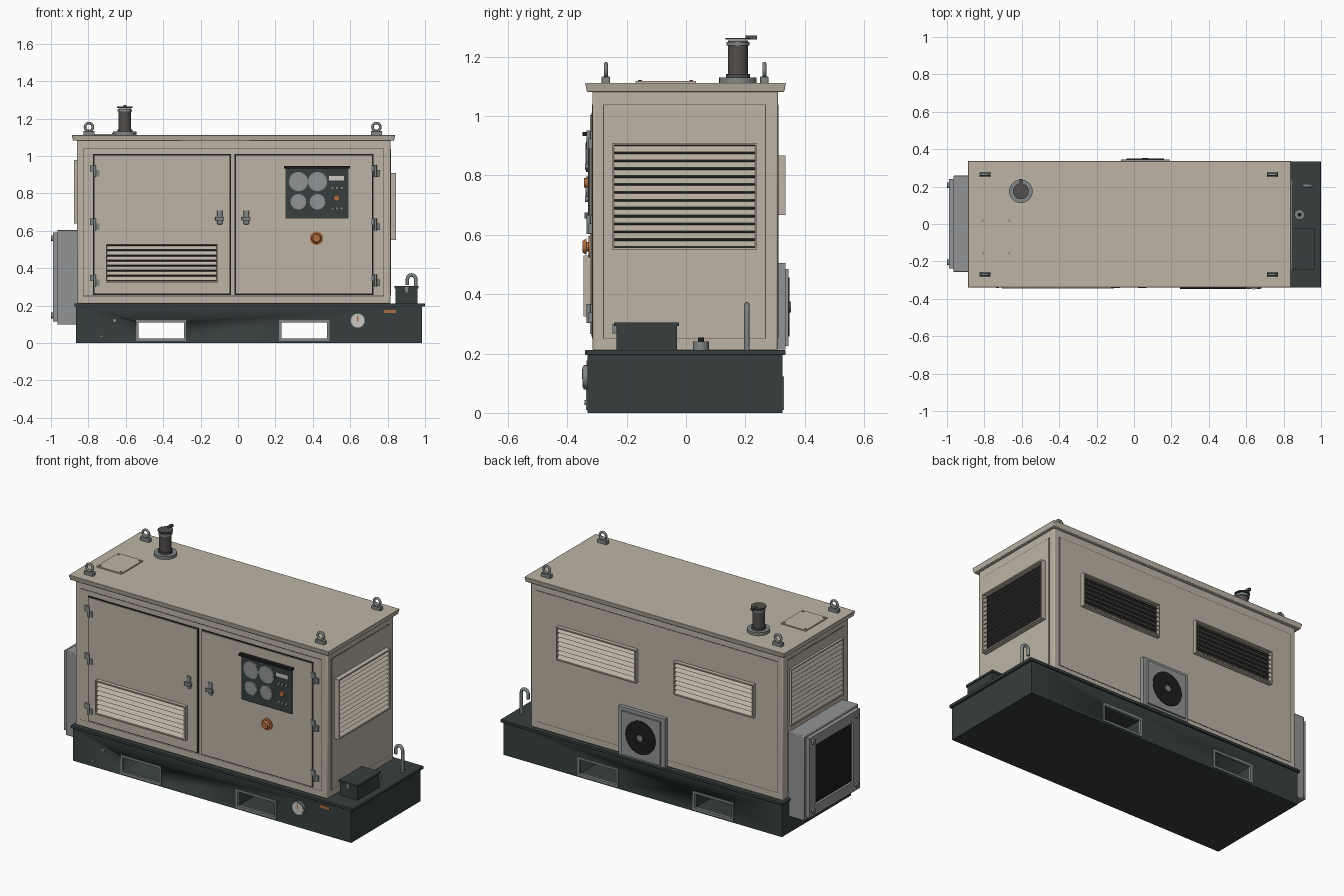
import bpy, bmesh, math
from mathutils import Matrix, Vector

cube = bpy.data.objects.get("Cube")
if cube:
    bpy.data.objects.remove(cube, do_unlink=True)


def material(name, rgb, rough=0.6):
    m = bpy.data.materials.new(name)
    m.use_nodes = True
    m.diffuse_color = (*rgb, 1)
    bsdf = m.node_tree.nodes["Principled BSDF"]
    bsdf.inputs["Base Color"].default_value = (*rgb, 1)
    bsdf.inputs["Roughness"].default_value = rough
    return m


TAN = material("warm_beige", (0.51, 0.455, 0.375))
DARK = material("dark_slate", (0.038, 0.049, 0.049))
GREY = material("sheet_grey", (0.29, 0.295, 0.305))
STEEL = material("steel_grey", (0.22, 0.24, 0.24))
SOOT = material("sooty_pipe", (0.085, 0.078, 0.072))
BLACK = material("near_black", (0.012, 0.012, 0.013))
ORANGE = material("burnt_orange", (0.42, 0.15, 0.05))
WHITE = material("off_white", (0.6, 0.59, 0.55))

# Sides are modelled as if on the front, then turned about z
TURN = {"front": 0, "right": 90, "back": 180, "left": -90}


def box(bm, x0, x1, y0, y1, z0, z1, mat=0):
    mtx = Matrix.Translation(((x0 + x1) / 2, (y0 + y1) / 2, (z0 + z1) / 2)) @ \
        Matrix.Diagonal((x1 - x0, y1 - y0, z1 - z0, 1))
    verts = bmesh.ops.create_cube(bm, size=1, matrix=mtx)["verts"]
    for f in {f for v in verts for f in v.link_faces}:
        f.material_index = mat
    return verts


def cyl(bm, start, r, h, axis="z", mat=0, seg=28, r2=None):
    """Cylinder from start, growing along z or out of the front (-y)."""
    rot = Matrix.Rotation(math.pi / 2, 4, "X") if axis == "-y" else Matrix()
    mtx = Matrix.Translation(start) @ rot @ Matrix.Translation((0, 0, h / 2))
    verts = bmesh.ops.create_cone(bm, cap_ends=True, segments=seg, radius1=r,
                                  radius2=r if r2 is None else r2, depth=h, matrix=mtx)["verts"]
    for f in {f for v in verts for f in v.link_faces}:
        f.material_index = mat


def finish(bm, name, mats, side="front", bevel=0):
    bm.transform(Matrix.Rotation(math.radians(TURN[side]), 4, "Z"))
    me = bpy.data.meshes.new(name)
    bm.to_mesh(me)
    bm.free()
    ob = bpy.data.objects.new(name, me)
    bpy.context.collection.objects.link(ob)
    for m in mats:
        me.materials.append(m)
    if bevel:
        mod = ob.modifiers.new("bevel", "BEVEL")
        mod.width, mod.segments = bevel, 2
    bpy.ops.object.select_all(action="DESELECT")
    bpy.context.view_layer.objects.active = ob
    ob.select_set(True)
    bpy.ops.object.shade_smooth_by_angle(angle=math.radians(35))
    return ob


def plate(name, mat, x0, x1, y0, y1, z0, z1, side="front", bevel=0):
    bm = bmesh.new()
    box(bm, x0, x1, y0, y1, z0, z1)
    return finish(bm, name, [mat], side, bevel)


def frame(bm, x0, x1, y0, y1, z0, z1, w, mat=0):
    box(bm, x0, x0 + w, y0, y1, z0, z1, mat)
    box(bm, x1 - w, x1, y0, y1, z0, z1, mat)
    box(bm, x0 + w, x1 - w, y0, y1, z0, z0 + w, mat)
    box(bm, x0 + w, x1 - w, y0, y1, z1 - w, z1, mat)


def louver(name, side, u0, u1, z0, z1, wall, depth, count):
    """Framed vent with a dark back and slats sloping down and outward."""
    bm = bmesh.new()
    frame(bm, u0, u1, -wall - depth, -wall, z0, z1, 0.007)
    box(bm, u0 + .004, u1 - .004, -wall - .003, -wall, z0 + .004, z1 - .004, 1)
    pitch = (z1 - z0 - 0.014) / count
    for i in range(count):
        zb = z0 + 0.007 + i * pitch + pitch * 0.12
        for v in box(bm, u0 + .007, u1 - .007, -wall - .006, -wall - .003, zb, zb + pitch * .72):
            if v.co.z < zb + pitch * .3:
                v.co.y -= depth - .007
    finish(bm, name, [TAN, BLACK], side)


# Base tank with two fork pockets cut right through
base = plate("base_tank", DARK, -.865, .985, -.332, .325, 0, .197)
for px in (-.41, .355):
    cutter = plate("pocket_cutter", DARK, px - .125, px + .125, -.6, .6, .02, .112)
    cutter.hide_render = True
    mod = base.modifiers.new("pocket", "BOOLEAN")
    mod.operation, mod.solver, mod.object = "DIFFERENCE", "EXACT", cutter
    bpy.ops.object.select_all(action="DESELECT")
    bpy.context.view_layer.objects.active = base
    base.select_set(True)
    bpy.ops.object.modifier_apply(modifier="pocket")
    bpy.data.objects.remove(cutter, do_unlink=True)
    bm = bmesh.new()
    for y0, y1 in ((-.337, -.325), (.318, .33)):
        frame(bm, px - .135, px + .135, y0, y1, .01, .122, .013)
    finish(bm, "fork_pocket_frame", [STEEL])
plate("base_deck", DARK, -.875, 1, -.34, .335, .195, .212, bevel=.003)

# Base fittings on the front
bm = bmesh.new()
cyl(bm, (.64, -.33, .12), .042, .016, "-y", 0)
cyl(bm, (.64, -.346, .12), .035, .002, "-y", 1)
box(bm, .637, .643, -.35, -.348, .115, .148, 2)
finish(bm, "fuel_gauge", [STEEL, WHITE, ORANGE])
plate("base_label", ORANGE, .78, .845, -.336, -.33, .16, .177)
bm = bmesh.new()
cyl(bm, (-.66, -.33, .12), .011, .012, "-y")
cyl(bm, (-.73, -.33, .035), .009, .012, "-y")
finish(bm, "drain_plugs", [STEEL])

# Battery box, filler cap and vent pipe on the deck
bm = bmesh.new()
box(bm, .842, .96, -.235, -.03, .212, .295)
box(bm, .838, .965, -.242, -.024, .292, .305)
box(bm, .89, .912, -.247, -.235, .268, .3, 1)
finish(bm, "battery_box", [DARK, STEEL])
bm = bmesh.new()
cyl(bm, (.885, .05, .21), .027, .03)
cyl(bm, (.885, .05, .24), .01, .014, mat=1)
finish(bm, "filler_cap", [STEEL, BLACK])
cu = bpy.data.curves.new("vent_pipe", "CURVE")
cu.dimensions, cu.bevel_depth, cu.bevel_resolution, cu.use_fill_caps = "3D", .0095, 3, True
arc = [(.928 + .022 * math.cos(a * math.pi / 10), .205, .342 + .022 * math.sin(a * math.pi / 10)) for a in range(11)]
path = [(.95, .205, .205)] + arc + [(.906, .205, .31)]
sp = cu.splines.new("POLY")
sp.points.add(len(path) - 1)
for p, co in zip(sp.points, path):
    p.co = (*co, 1)
pipe = bpy.data.objects.new("vent_pipe", cu)
bpy.context.collection.objects.link(pipe)
cu.materials.append(STEEL)
bpy.ops.object.select_all(action="DESELECT")
bpy.context.view_layer.objects.active = pipe
pipe.select_set(True)
bpy.ops.object.convert(target="MESH")

# Enclosure and its roof, which narrows slightly underneath
plate("enclosure", TAN, -.86, .815, -.315, .31, .21, 1.09, bevel=.006)
bm = bmesh.new()
for v in box(bm, -.888, .84, -.34, .337, 1.082, 1.112):
    if v.co.z < 1.1:
        v.co.x += -.006 if v.co.x > 0 else .006
        v.co.y += -.006 if v.co.y > 0 else .006
finish(bm, "roof", [TAN], bevel=.003)

# Thin pressed panels on each side, each with a narrow shadow gap
for side, u0, u1, wall in (("front", -.83, .78, .315), ("back", -.78, .83, .31),
                           ("right", -.28, .27, .815), ("left", -.27, .28, .86)):
    bm = bmesh.new()
    frame(bm, u0, u1, -wall - .001, -wall + .001, .25, 1.04, .003, 1)
    box(bm, u0 + .003, u1 - .003, -wall - .002, -wall + .001, .253, 1.037)
    finish(bm, side + "_panel", [TAN, SOOT], side)

# Front doors with gaps, hinges and handles
for name, x0, x1, hinge, grip in (("left_door", -.768, -.045, -.765, -.098),
                                  ("right_door", -.012, .717, .735, .044)):
    bm = bmesh.new()
    box(bm, x0 - .007, x1 + .007, -.319, -.314, .258, 1.01, 1)
    box(bm, x0, x1, -.324, -.314, .265, 1.003)
    finish(bm, name, [TAN, BLACK])
    bm = bmesh.new()
    for z in (.92, .635, .335):
        box(bm, hinge - .025, hinge, -.328, -.316, z - .004, z + .03)
        box(bm, hinge, hinge + .025, -.328, -.316, z - .03, z + .004)
        cyl(bm, (hinge, -.328, z - .032), .007, .064, seg=12)
    finish(bm, name + "_hinges", [STEEL])
    bm = bmesh.new()
    box(bm, grip - .014, grip + .014, -.33, -.32, .635, .71)
    box(bm, grip - .024, grip + .024, -.342, -.33, .655, .675)
    finish(bm, name + "_handle", [STEEL], bevel=.002)

# Vents
louver("front_vent", "front", -.707, -.108, .325, .53, .322, .024, 7)
louver("right_vent", "right", -.25, .24, .55, .91, .815, .03, 13)
louver("left_vent", "left", -.25, .25, .64, .98, .86, .016, 12)
louver("back_vent_a", "back", -.63, -.1, .667, .867, .31, .025, 7)
louver("back_vent_b", "back", .15, .68, .667, .867, .31, .025, 7)

# Control panel with hood, dials, switches and emergency stop
bm = bmesh.new()
box(bm, .255, .59, -.331, -.318, .667, .935)
box(bm, .247, .598, -.348, -.318, .933, .946, 1)
for x in (.323, .425):
    for z, r in ((.863, .052), (.755, .042)):
        cyl(bm, (x, -.331, z), r, .006, "-y", 2)
        cyl(bm, (x, -.337, z), r * .88, .001, "-y", 3)
box(bm, .487, .567, -.334, -.331, .87, .892, 4)
for x in (.505, .53, .555):
    cyl(bm, (x, -.331, .83), .009, .01, "-y", 2, 12)
    cyl(bm, (x, -.331, .72), .009, .01, "-y", 2, 12)
cyl(bm, (.527, -.331, .775), .016, .012, "-y", 5, 16)
finish(bm, "control_panel", [DARK, BLACK, STEEL, GREY, WHITE, ORANGE])
bm = bmesh.new()
cyl(bm, (.42, -.322, .56), .036, .006, "-y")
cyl(bm, (.42, -.328, .56), .016, .01, "-y")
cyl(bm, (.42, -.336, .56), .027, .012, "-y", r2=.02)
finish(bm, "emergency_stop", [ORANGE])

# Radiator duct on the left end: housing, flange, dark core, bolts
plate("radiator_housing", GREY, -.258, .257, -.966, -.855, .098, .605, "left", .004)
bm = bmesh.new()
frame(bm, -.24, .237, -.99, -.965, .115, .592, .06)
box(bm, -.185, .182, -.976, -.964, .17, .537, 1)
for u in (-.207, .205):
    for z in (.147, .56):
        cyl(bm, (u, -.99, z), .015, .01, "-y", 2, 12)
finish(bm, "radiator_flange", [GREY, BLACK, STEEL], "left")

# Fan box on the back
bm = bmesh.new()
box(bm, -.215, .095, -.335, -.305, .213, .505)
box(bm, -.19, .07, -.346, -.33, .225, .485)
cyl(bm, (-.06, -.346, .357), .1, .003, "-y", 1, 40)
cyl(bm, (-.06, -.349, .357), .018, .004, "-y", 2, 16)
finish(bm, "fan_box", [GREY, BLACK, STEEL], "back")

# Exhaust stack with rain flap
bm = bmesh.new()
cyl(bm, (-.605, .175, 1.11), .063, .02, mat=1)
cyl(bm, (-.605, .175, 1.13), .04, .012)
cyl(bm, (-.605, .175, 1.13), .034, .125)
cyl(bm, (-.605, .175, 1.238), .039, .012, mat=1)
cyl(bm, (-.605, .175, 1.258), .042, .006)
box(bm, -.613, -.597, .2, .24, 1.258, 1.272)
finish(bm, "exhaust_stack", [SOOT, STEEL])

# Roof hatch with corner bolts
bm = bmesh.new()
box(bm, -.82, -.655, -.17, .033, 1.11, 1.119)
for x in (-.807, -.668):
    for y in (-.155, .018):
        cyl(bm, (x, y, 1.119), .006, .003, mat=1, seg=10)
finish(bm, "roof_hatch", [TAN, STEEL])

# Lifting eyes
for x in (-.797, .74):
    for y in (-.27, .264):
        plate("lifting_eye_foot", STEEL, x - .03, x + .03, y - .014, y + .014, 1.11, 1.133, bevel=.002)
        bpy.ops.mesh.primitive_torus_add(location=(x, y, 1.155), rotation=(math.pi / 2, 0, 0), major_segments=24,
                                         minor_segments=8, major_radius=.021, minor_radius=.007)
        ring = bpy.context.object
        ring.name = "lifting_eye_ring"
        ring.data.materials.append(STEEL)
        bpy.ops.object.shade_smooth()
